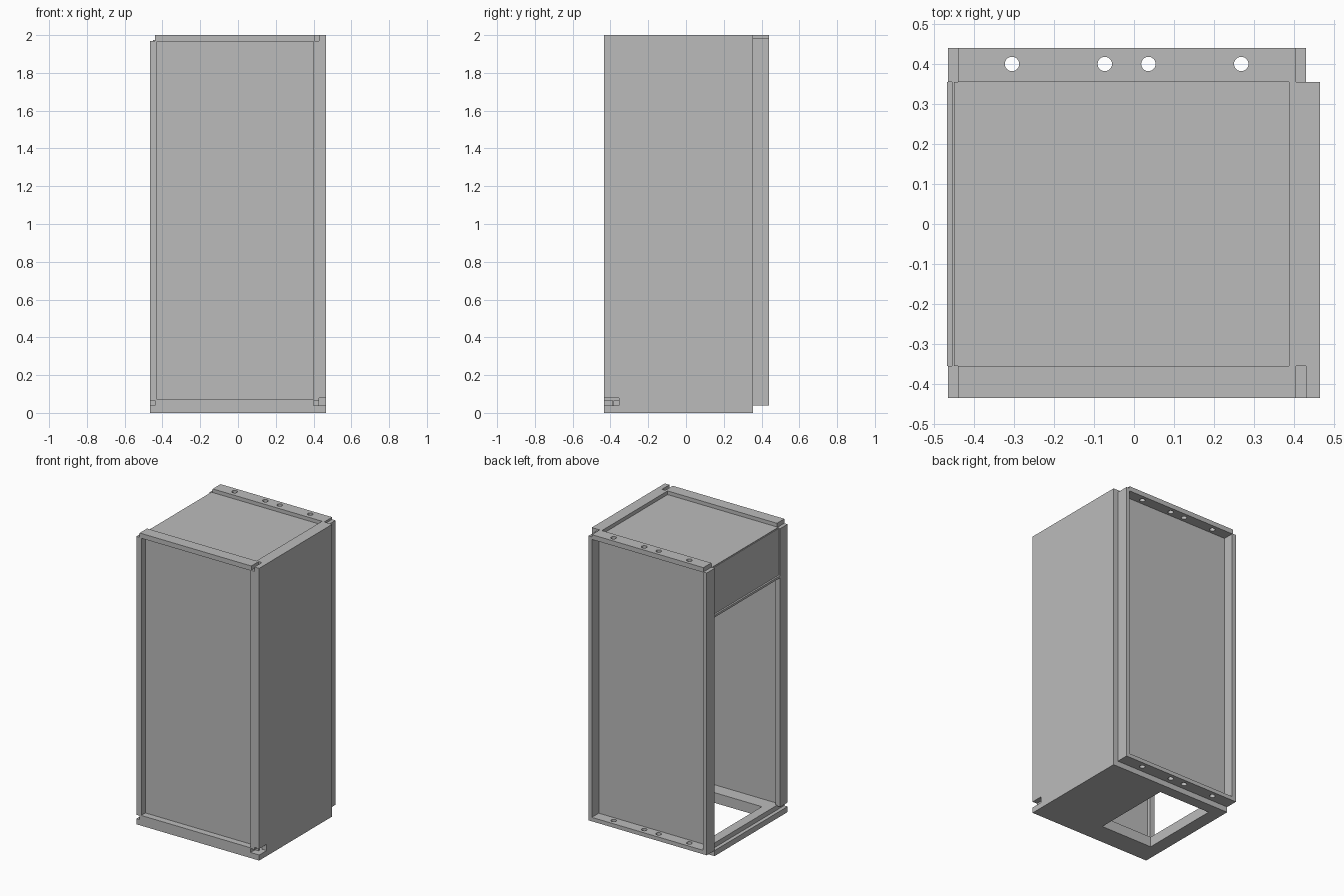
import bpy
import bmesh
from mathutils import Matrix, Vector

cube = bpy.data.objects.get("Cube")
if cube:
    bpy.data.objects.remove(cube, do_unlink=True)

grey = bpy.data.materials.new("sheet_metal_grey")
grey.use_nodes = True
grey.diffuse_color = (0.5, 0.5, 0.5, 1)
grey.node_tree.nodes["Principled BSDF"].inputs["Base Color"].default_value = (0.5, 0.5, 0.5, 1)


def finish(name, bm):
    mesh = bpy.data.meshes.new(name)
    bm.to_mesh(mesh)
    bm.free()
    mesh.materials.append(grey)
    obj = bpy.data.objects.new(name, mesh)
    bpy.context.collection.objects.link(obj)
    return obj


def box(name, x, y, z):
    """Box from (min, max) ranges."""
    bm = bmesh.new()
    size = Vector((x[1] - x[0], y[1] - y[0], z[1] - z[0]))
    mid = Vector((sum(x), sum(y), sum(z))) / 2
    bmesh.ops.create_cube(bm, size=1, matrix=Matrix.Translation(mid) @ Matrix.Diagonal(size).to_4x4())
    return finish(name, bm)


def drill(name, x, y, z, radius):
    """Vertical round cutter."""
    bm = bmesh.new()
    bmesh.ops.create_cone(bm, cap_ends=True, segments=24, radius1=radius, radius2=radius,
                          depth=0.2, matrix=Matrix.Translation((x, y, z)))
    return finish(name, bm)


def cut(obj, cutters):
    """Subtract the cutters, bake the result and remove them."""
    for c in cutters:
        c.hide_render = True
        mod = obj.modifiers.new("cut", 'BOOLEAN')
        mod.operation = 'DIFFERENCE'
        mod.solver = 'EXACT'
        mod.object = c
    bpy.context.view_layer.update()
    deps = bpy.context.evaluated_depsgraph_get()
    baked = bpy.data.meshes.new_from_object(obj.evaluated_get(deps))
    obj.modifiers.clear()
    obj.data = baked
    for c in cutters:
        bpy.data.objects.remove(c, do_unlink=True)


# Main extents
LEFT, RIGHT = -0.465, 0.465
FRONT, BACK = -0.435, 0.44
IN_F, IN_B = -0.355, 0.355
STEP = 0.43
TOP, LIP = 2.0, 1.97
HOLES = (-0.305, -0.073, 0.036, 0.268)

# Floor: thin plate and thicker tray, with a rectangular opening
floor_plate = box("floor_plate", (LEFT, RIGHT), (FRONT, IN_B), (0, 0.038))
floor_tray = box("floor_tray", (-0.44, 0.40), (FRONT, IN_B), (0.038, 0.07))
for part in (floor_plate, floor_tray):
    cut(part, [box("floor_opening", (-0.375, 0.02), (-0.285, 0.28), (-0.1, 0.2))])

# Closed side wall with a notch at its lower front corner
side_wall = box("side_wall", (STEP, RIGHT), (FRONT, IN_B), (0.038, TOP))
cut(side_wall, [box("corner_notch", (0.39, 0.5), (-0.5, IN_F), (0.038, 0.08))])

# Corner posts
box("front_left_post", (STEP - 0.03, STEP), (FRONT, IN_F), (0.065, LIP))
box("back_left_post", (STEP - 0.025, STEP), (IN_B, BACK), (0.038, LIP))
box("front_right_post", (LEFT, -0.428), (FRONT, IN_F), (0.065, LIP))
box("back_right_post", (LEFT, -0.435), (IN_B, BACK), (0.065, LIP))

# Recessed front and back panels
box("front_panel", (-0.44, STEP), (-0.39, -0.38), (0.04, LIP))
box("back_panel", (-0.45, STEP), (0.355, 0.365), (0.04, LIP))

# Top: recessed lid with raised rails on three sides
box("lid_panel", (-0.45, 0.39), (IN_F, IN_B), (1.96, 1.975))
box("lid_side_rail", (0.388, STEP), (IN_F, IN_B), (1.96, TOP))
box("lid_front_rail", (-0.44, 0.405), (FRONT, IN_F), (1.967, TOP))
back_rail = box("lid_back_rail", (-0.44, 0.405), (IN_B, BACK), (1.967, TOP))
box("back_corner_tab", (0.405, STEP), (IN_B, BACK), (LIP, 1.985))

# Bottom back rail, drilled like the top one
lower_rail = box("lower_back_rail", (LEFT, 0.405), (IN_B, BACK), (0.038, 0.065))
for rail, z in ((back_rail, 1.98), (lower_rail, 0.05)):
    cut(rail, [drill("hole", x, 0.4, z, 0.018) for x in HOLES])

# Short upper panel on the open side, with a small lip below
box("upper_side_panel", (-0.455, -0.445), (IN_F, IN_B), (1.64, LIP))
box("upper_side_lip", (-0.467, -0.437), (IN_F, IN_B), (1.635, 1.65))
